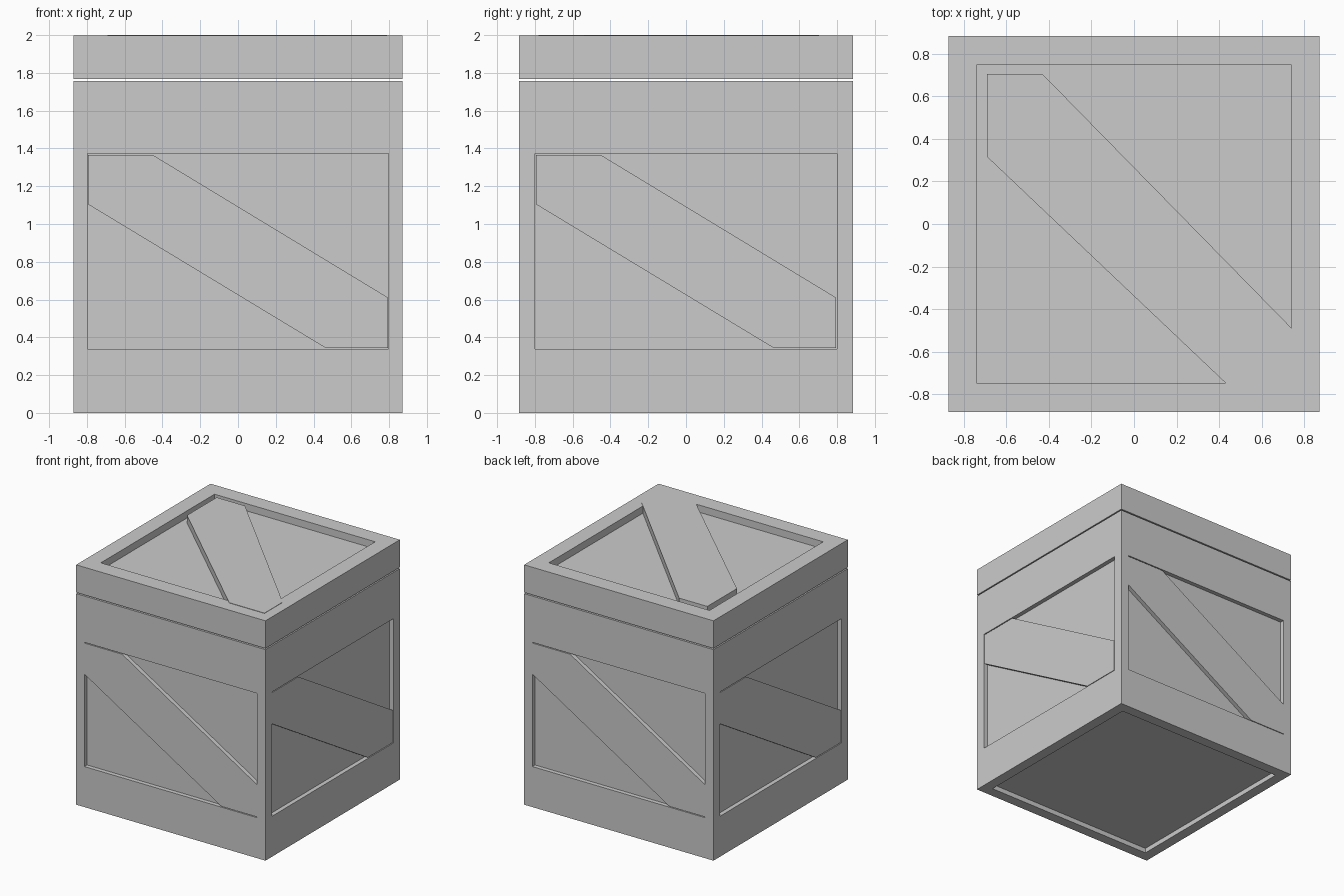
import bpy, bmesh
from math import radians
from mathutils import Vector, Matrix

if "Cube" in bpy.data.objects:
    bpy.data.objects.remove(bpy.data.objects["Cube"])

HX, HY = 0.872, 0.884          # crate half width and half depth
BODY_TOP, LID_BOTTOM, LID_TOP = 1.757, 1.767, 1.997
SINK = 0.036                   # depth of the side panels


def add_object(name, bm):
    bmesh.ops.recalc_face_normals(bm, faces=bm.faces)
    mesh = bpy.data.meshes.new(name)
    bm.to_mesh(mesh)
    bm.free()
    obj = bpy.data.objects.new(name, mesh)
    bpy.context.collection.objects.link(obj)
    return obj


def box(z0, z1):
    bm = bmesh.new()
    bmesh.ops.create_cube(bm, size=1)
    for v in bm.verts:
        v.co = (v.co.x * 2 * HX, v.co.y * 2 * HY, z1 if v.co.z > 0 else z0)
    bm.normal_update()
    return bm


def recess(bm, normal, limits, depth):
    """Frame the box side facing normal and sink its middle panel."""
    normal = Vector(normal)
    face = max(bm.faces, key=lambda f: f.normal.dot(normal))
    middle = face.calc_center_median()
    bmesh.ops.inset_individual(bm, faces=[face], thickness=0.05)
    for v in face.verts:
        for i in range(3):
            if abs(normal[i]) < 0.5:
                v.co[i] = limits[i][1 if v.co[i] > middle[i] else 0]
    panel = bmesh.ops.extrude_discrete_faces(bm, faces=[face])["faces"][0]
    for v in panel.verts:
        v.co -= normal * depth
    bm.normal_update()


def plank(name, profile, thickness, matrix):
    """Flat plank from an outline, extruded down from its own z = 0."""
    bm = bmesh.new()
    face = bm.faces.new([bm.verts.new((u, w, 0)) for u, w in profile])
    geom = bmesh.ops.extrude_face_region(bm, geom=[face])["geom"]
    for v in geom:
        if isinstance(v, bmesh.types.BMVert):
            v.co.z -= thickness
    bm.transform(matrix)
    return add_object(name, bm)


# Crate body with four framed sides and a recessed underside
body = box(0, BODY_TOP)
side = ((-0.796, 0.796), (-0.8, 0.8), (0.337, 1.372))
for n in ((0, -1, 0), (1, 0, 0), (0, 1, 0), (-1, 0, 0)):
    recess(body, n, side, SINK)
recess(body, (0, 0, -1), ((-0.785, 0.785), (-0.796, 0.796), (0, 0)), 0.04)
add_object("crate_body", body)

# Lid with a recessed top
lid = box(LID_BOTTOM, LID_TOP)
recess(lid, (0, 0, 1), ((-0.74, 0.74), (-0.748, 0.748), (0, 0)), 0.06)
add_object("lid", lid)

# Diagonal braces, one per side, running upper left to lower right
brace = [(-0.795, 1.365), (-0.45, 1.365), (0.795, 0.61),
         (0.795, 0.343), (0.465, 0.343), (-0.795, 1.105)]
for i, name in enumerate(("front", "right", "back", "left")):
    distance = (HY if i % 2 == 0 else HX) - 0.001
    m = (Matrix.Rotation(radians(90 * i), 4, 'Z')
         @ Matrix.Translation((0, -distance, 0))
         @ Matrix.Rotation(radians(90), 4, 'X'))
    plank(name + "_brace", brace, SINK + 0.01, m)

# Diagonal brace on the lid, its front end lapping over the rim
top = [(-0.69, 0.705), (-0.43, 0.705), (0.79, -0.54),
       (0.79, -0.78), (0.465, -0.78), (-0.69, 0.315)]
plank("lid_brace", top, 0.07, Matrix.Translation((0, 0, 2.0)))
